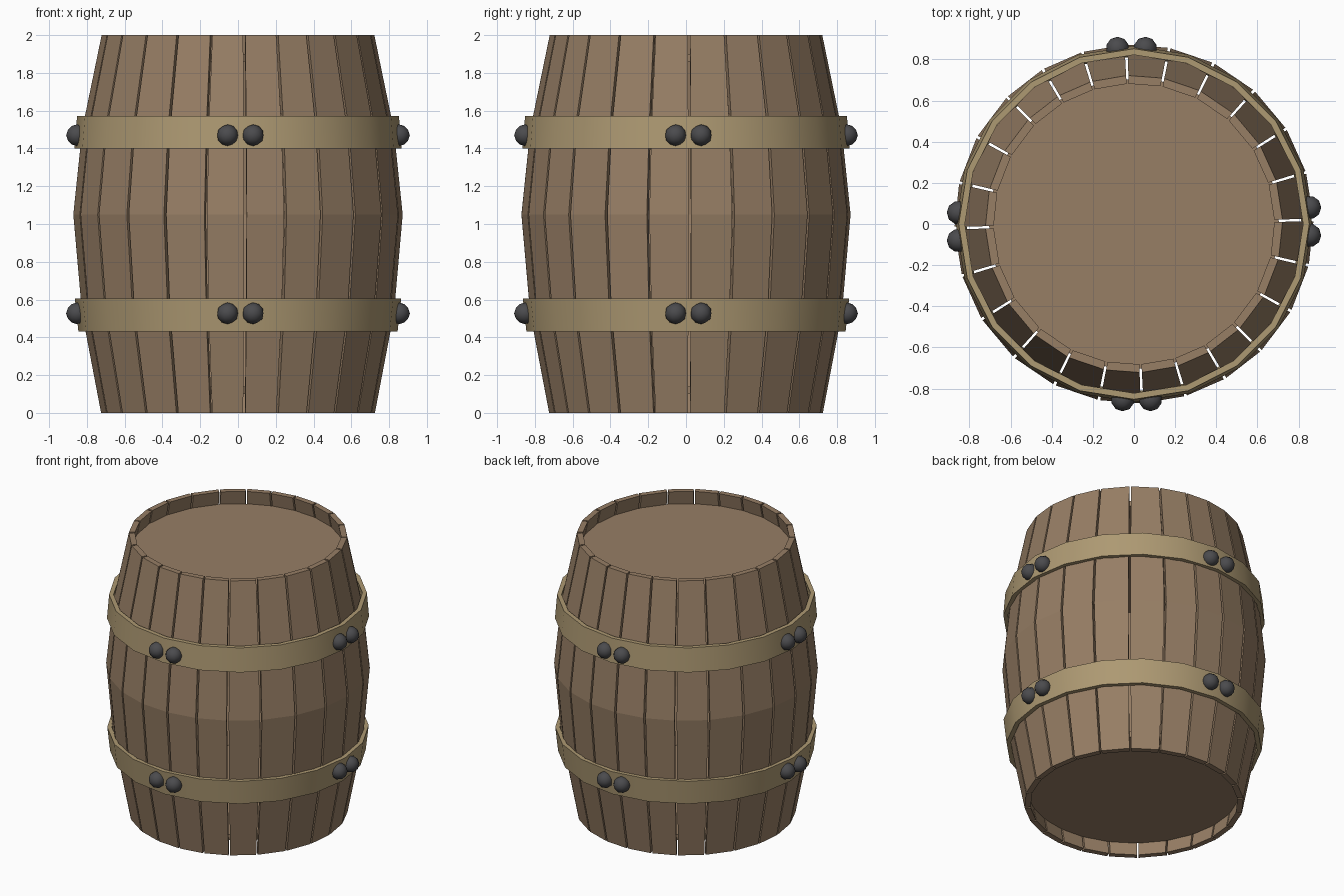
import bpy, bmesh, math
from mathutils import Matrix, Vector

if "Cube" in bpy.data.objects:
    bpy.data.objects.remove(bpy.data.objects["Cube"])


def material(name, rgb):
    m = bpy.data.materials.new(name)
    m.diffuse_color = (*rgb, 1)
    m.use_nodes = True
    m.node_tree.nodes["Principled BSDF"].inputs["Base Color"].default_value = m.diffuse_color
    return m


WOOD = material("wood", (0.31, 0.21, 0.13))
BRASS = material("hoop_metal", (0.42, 0.32, 0.17))
IRON = material("rivet_iron", (0.07, 0.07, 0.075))


def finish(bm, name, mat):
    bmesh.ops.recalc_face_normals(bm, faces=bm.faces)
    mesh = bpy.data.meshes.new(name)
    bm.to_mesh(mesh)
    bm.free()
    mesh.materials.append(mat)
    ob = bpy.data.objects.new(name, mesh)
    bpy.context.collection.objects.link(ob)
    return ob


def polar(r, a, z):
    return Vector((r * math.cos(a), r * math.sin(a), z))


# Staves: bulged planks, slightly uneven widths, repeated on both halves
PROFILE = [(0, 0.725), (0.53, 0.826), (1.05, 0.872), (1.5, 0.825), (2, 0.722)]
THICK, GAP = 0.04, math.radians(0.45)
half = [2.6, 16.7, 30.5, 45, 61, 76.7, 91.3, 106.7, 122, 138, 153.7, 168.7]
joints = [math.radians(a - 90) for a in half + [a + 180 for a in half]]
joints.append(joints[0] + math.tau)


def stave(i, a0, a1):
    bm = bmesh.new()
    rings = []
    for z, r in PROFILE:
        pts = [(r, a0), (r, a1), (r - THICK, a1), (r - THICK, a0)]
        rings.append([bm.verts.new(polar(rr, a, z)) for rr, a in pts])
    for lo, hi in zip(rings, rings[1:]):
        for k in range(4):
            n = (k + 1) % 4
            bm.faces.new((lo[k], lo[n], hi[n], hi[k]))
    bm.faces.new(rings[0])
    bm.faces.new(rings[-1])
    finish(bm, f"stave_{i + 1}", WOOD)


for i in range(len(joints) - 1):
    stave(i, joints[i] + GAP, joints[i + 1] - GAP)


# Recessed lid and bottom
def disc(name, z):
    bm = bmesh.new()
    bmesh.ops.create_cone(bm, cap_ends=True, segments=32, radius1=0.705,
                          radius2=0.705, depth=0.04,
                          matrix=Matrix.Translation((0, 0, z)))
    finish(bm, name, WOOD)


disc("lid", 1.88)
disc("bottom", 0.12)


# Hoops: tapered faceted bands
def hoop(name, z0, r0, z1, r1, sides=20, t=0.03):
    bm = bmesh.new()
    section = [(r0, z0), (r1, z1), (r1 - t, z1), (r0 - t, z0)]
    rings = [[bm.verts.new(polar(r, math.tau * s / sides, z)) for r, z in section]
             for s in range(sides)]
    for s in range(sides):
        a, b = rings[s], rings[(s + 1) % sides]
        for k in range(4):
            n = (k + 1) % 4
            bm.faces.new((a[k], b[k], b[n], a[n]))
    ob = finish(bm, name, BRASS)
    bpy.context.view_layer.objects.active = ob
    ob.select_set(True)
    bpy.ops.object.shade_smooth_by_angle(angle=math.radians(30))
    ob.select_set(False)


hoop("lower_hoop", 0.432, 0.845, 0.605, 0.864)
hoop("upper_hoop", 1.40, 0.866, 1.572, 0.852)


# Rivets: a pair on each of four sides of both hoops
def rivets(name, z):
    bm = bmesh.new()
    for q in range(4):
        turn = Matrix.Rotation(q * math.pi / 2, 4, 'Z')
        for x in (-0.055, 0.08):
            bmesh.ops.create_icosphere(
                bm, subdivisions=2, radius=0.057,
                matrix=turn @ Matrix.Translation((x, -0.853, z)))
    for f in bm.faces:
        f.smooth = True
    finish(bm, name, IRON)


rivets("lower_rivets", 0.527)
rivets("upper_rivets", 1.47)
